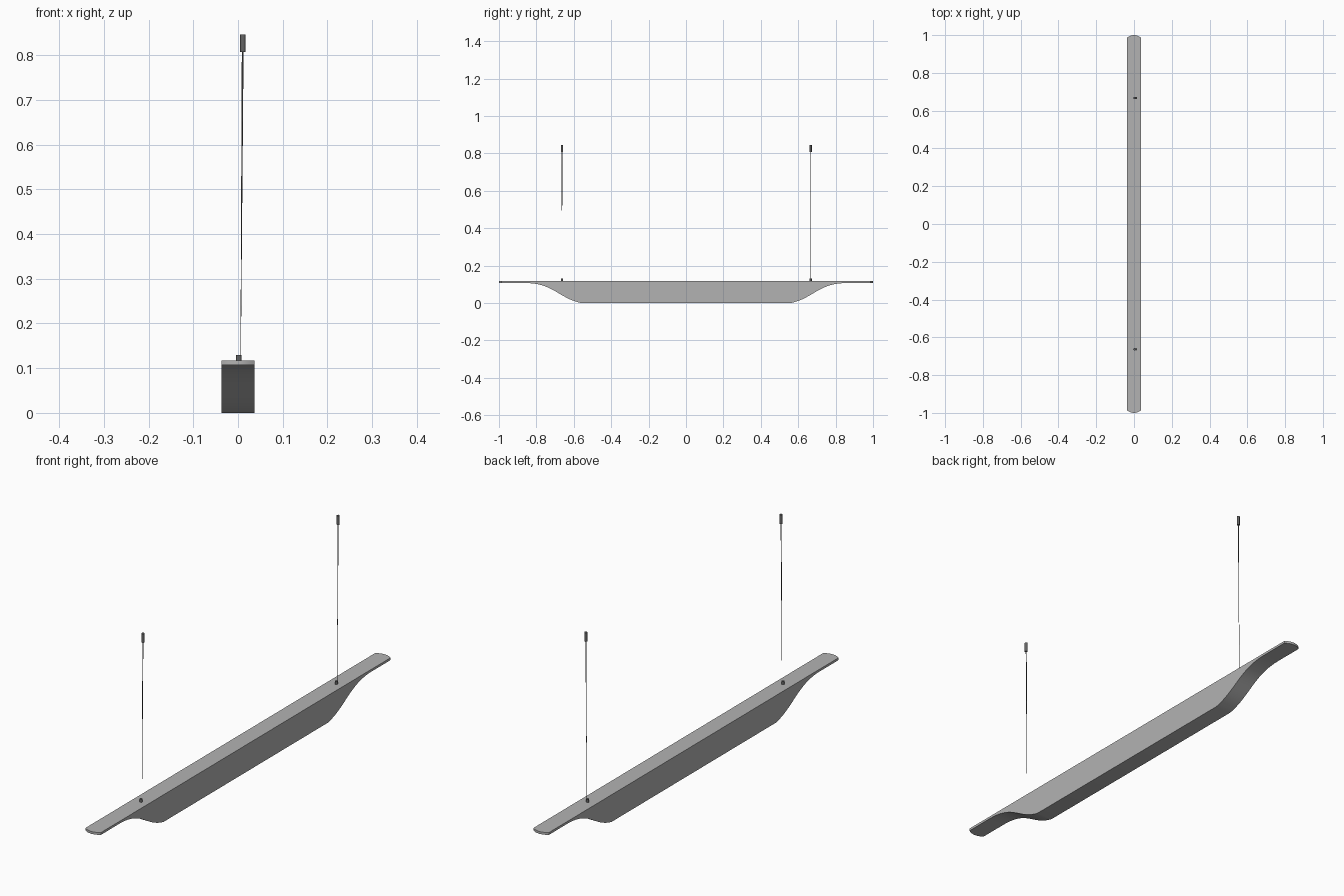
import bpy, bmesh, math
from mathutils import Vector

old = bpy.data.objects.get("Cube")
if old:
    bpy.data.objects.remove(old, do_unlink=True)


def make_material(name, value):
    mat = bpy.data.materials.new(name)
    mat.use_nodes = True
    colour = (value, value, value, 1)
    mat.diffuse_color = colour
    mat.node_tree.nodes["Principled BSDF"].inputs["Base Color"].default_value = colour
    return mat


body_grey = make_material("body grey", 0.45)
fitting_grey = make_material("dark fitting grey", 0.13)


def finish(bm, name, mat, angle=35):
    bmesh.ops.recalc_face_normals(bm, faces=bm.faces)
    mesh = bpy.data.meshes.new(name)
    bm.to_mesh(mesh)
    bm.free()
    mesh.materials.append(mat)
    obj = bpy.data.objects.new(name, mesh)
    bpy.context.collection.objects.link(obj)
    bpy.ops.object.select_all(action='DESELECT')
    obj.select_set(True)
    bpy.context.view_layer.objects.active = obj
    bpy.ops.object.shade_smooth_by_angle(angle=math.radians(angle))
    return obj


def rod(name, bottom, top, r_bottom, r_top, mat, sides=16):
    """Closed tapered rod between two points."""
    a, b = Vector(bottom), Vector(top)
    bm = bmesh.new()
    bmesh.ops.create_cone(bm, cap_ends=True, segments=sides, radius1=r_bottom,
                          radius2=r_top, depth=(b - a).length)
    turn = (b - a).to_track_quat('Z', 'Y')
    bmesh.ops.rotate(bm, verts=bm.verts, cent=(0, 0, 0), matrix=turn.to_matrix())
    bmesh.ops.translate(bm, verts=bm.verts, vec=(a + b) / 2)
    return finish(bm, name, mat)


# Lamp body: side profile with S-curved underside and bowed thin ends
HALF_W, TOP, LIP, BOW = 0.037, 0.117, 0.107, 0.013


def bezier(p0, p1, p2, p3, steps):
    points = []
    for i in range(steps + 1):
        t = i / steps
        s = 1 - t
        points.append(tuple(s**3 * a + 3 * s * s * t * b + 3 * s * t * t * c + t**3 * d
                            for a, b, c, d in zip(p0, p1, p2, p3)))
    return points


curve = bezier((0.56, 0), (0.68, 0.025), (0.71, LIP), (0.86, LIP), 20)
half = curve + [(1, LIP), (1, TOP)]
profile = half + [(-y, z) for y, z in reversed(half)]

bm = bmesh.new()
columns = []
COUNT = 12
for i in range(COUNT + 1):
    u = 2 * i / COUNT - 1
    columns.append([bm.verts.new((u * HALF_W,
                                  y - math.copysign(BOW * u * u, y) if abs(y) == 1 else y, z))
                    for y, z in profile])
for left, right in zip(columns, columns[1:]):
    for j in range(len(profile)):
        k = (j + 1) % len(profile)
        bm.faces.new((left[j], left[k], right[k], right[j]))
# The top is the strip between the two upper end edges
bm.faces.new(columns[0])
bm.faces.new(columns[-1])
finish(bm, "lamp_body", body_grey, 25)

# Suspension sets: mount on the body, fine tapered wire, ceiling ferrule
for label, y in (("front", -0.663), ("back", 0.667)):
    rod(label + "_mount", (0.002, y, TOP - 0.002), (0.002, y, 0.13),
        0.006, 0.006, fitting_grey)
    rod(label + "_wire", (0.006, y, 0.128), (0.0105, y, 0.81),
        0.0005, 0.002, fitting_grey, 8)
    rod(label + "_ferrule", (0.011, y, 0.807), (0.011, y, 0.846),
        0.006, 0.006, fitting_grey)
